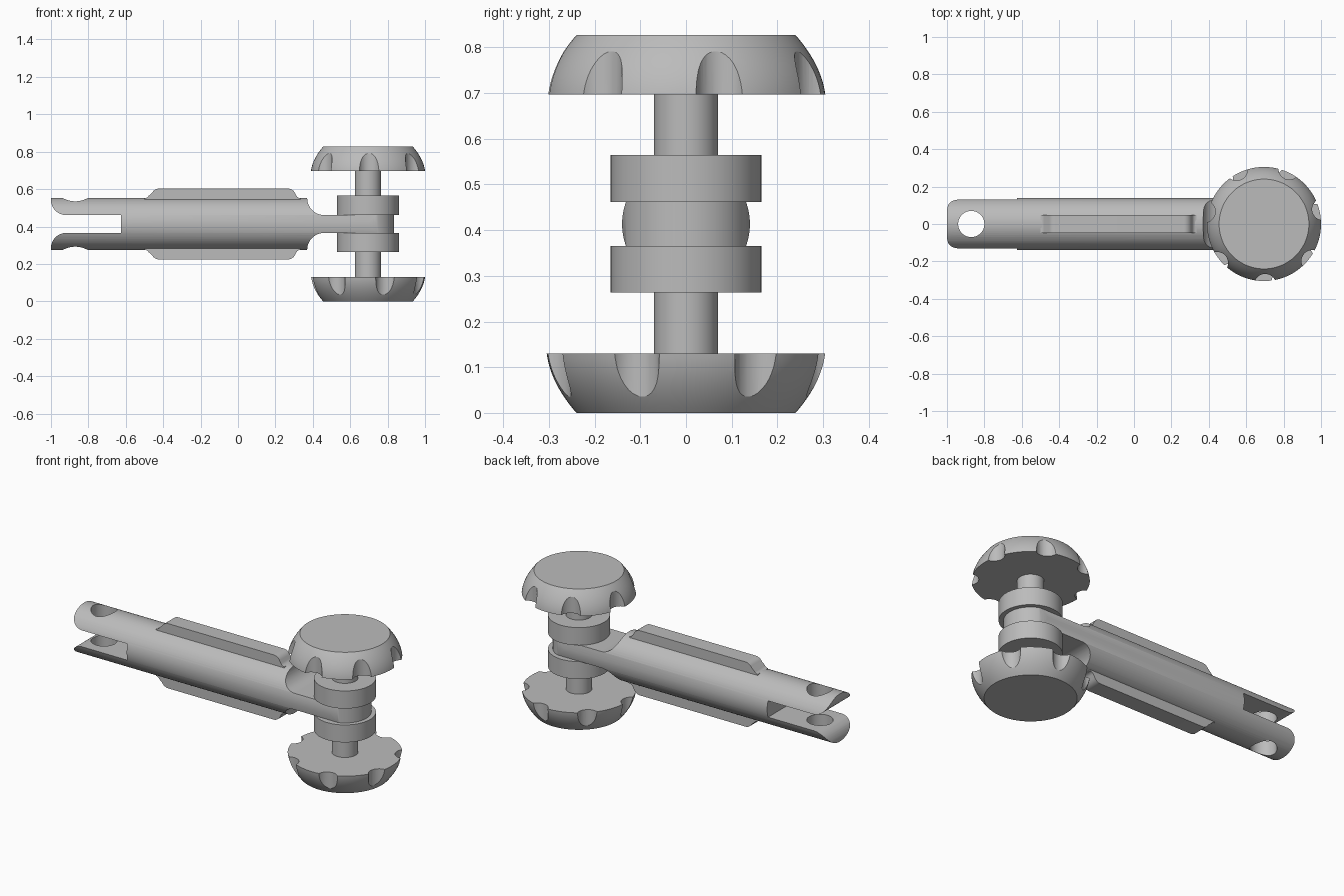
import bpy, bmesh, math
from mathutils import Vector

if "Cube" in bpy.data.objects:
    bpy.data.objects.remove(bpy.data.objects["Cube"], do_unlink=True)

MID = 0.4135          # height of the arm axis
PIVOT = 0.695         # x of the clamp axis
ROD = 0.14            # arm radius
GAP = 0.048           # half thickness of tongue and fork slot

grey = bpy.data.materials.new("plain grey")
grey.use_nodes = True
colour = (0.5, 0.5, 0.5, 1)
grey.diffuse_color = colour
grey.node_tree.nodes["Principled BSDF"].inputs["Base Color"].default_value = colour


def finish(name, bm):
    bmesh.ops.remove_doubles(bm, verts=bm.verts, dist=1e-5)
    bmesh.ops.recalc_face_normals(bm, faces=bm.faces)
    mesh = bpy.data.meshes.new(name)
    bm.to_mesh(mesh)
    bm.free()
    mesh.materials.append(grey)
    obj = bpy.data.objects.new(name, mesh)
    bpy.context.collection.objects.link(obj)
    return obj


def prism(name, points, axis, lo, hi):
    """Extrude a closed outline along y (points are x, z) or z (points are x, y)."""
    bm = bmesh.new()
    place = (lambda a, b: (a, lo, b)) if axis == "y" else (lambda a, b: (a, b, lo))
    face = bm.faces.new([bm.verts.new(place(a, b)) for a, b in points])
    ext = bmesh.ops.extrude_face_region(bm, geom=[face])["geom"]
    step = Vector((0, hi - lo, 0)) if axis == "y" else Vector((0, 0, hi - lo))
    bmesh.ops.translate(bm, vec=step, verts=[v for v in ext if isinstance(v, bmesh.types.BMVert)])
    return finish(name, bm)


def arc(cx, cy, r, start, end, steps=12):
    angles = [math.radians(start + (end - start) * i / steps) for i in range(steps + 1)]
    return [(cx + r * math.cos(a), cy + r * math.sin(a)) for a in angles]


def upright(name, x, y, r, lo, hi, sides=72):
    return prism(name, arc(x, y, r, 0, 360, sides)[:-1], "z", lo, hi)


def boolean(obj, cutter, operation="DIFFERENCE"):
    cutter.hide_render = True
    mod = obj.modifiers.new("cut", "BOOLEAN")
    mod.operation, mod.object, mod.solver = operation, cutter, "EXACT"
    bpy.context.view_layer.objects.active = obj
    bpy.ops.object.modifier_apply(modifier=mod.name)
    bpy.data.objects.remove(cutter, do_unlink=True)


def smooth(obj):
    bpy.ops.object.select_all(action="DESELECT")
    obj.select_set(True)
    bpy.context.view_layer.objects.active = obj
    bpy.ops.object.shade_smooth_by_angle(angle=math.radians(30))


def mirrored(points, sign):
    return [(x, MID + sign * h) for x, h in points]


# Arm: a round bar along x
bm = bmesh.new()
ring = [bm.verts.new((-1, y, MID + z)) for y, z in arc(0, 0, ROD, 0, 360, 72)[:-1]]
ext = bmesh.ops.extrude_face_region(bm, geom=[bm.faces.new(ring)])["geom"]
bmesh.ops.translate(bm, vec=(1.9, 0, 0), verts=[v for v in ext if isinstance(v, bmesh.types.BMVert)])
arm = finish("arm", bm)

# Rounded plan at the tongue end
plan = [(-1.2, 0.2), (-1.2, -0.2), (0.5, -0.2), (0.5, -ROD)] \
    + arc(PIVOT, 0, ROD, -90, 90, 32) + [(0.5, ROD), (0.5, 0.2)]
boolean(arm, prism("plan_cutter", plan, "z", 0.1, 0.7), "INTERSECT")

# Flat tongue with a fillet at the shoulder, above and below
fillet = 0.09
shoulder = arc(0.46, GAP + fillet, fillet, 180, 270) + [(1, GAP), (1, 0.3), (0.37, 0.3)]
for sign in (1, -1):
    boolean(arm, prism("tongue_cutter", mirrored(shoulder, sign), "y", -0.3, 0.3))

# Fork slot with a rounded mouth, and its cross hole
lip = 0.08
mouth = [(-0.625, GAP)] + arc(-1 + lip, GAP + lip, lip, 270, 180) + [(-1.1, GAP + lip)]
slot = mirrored(mouth, 1) + mirrored(mouth[::-1], -1)
boolean(arm, prism("slot_cutter", slot, "y", -0.3, 0.3))
boolean(arm, upright("hole_cutter", -0.87, 0, 0.07, 0.1, 0.7))
smooth(arm)

# Ribs above and below the arm, with curved run-outs
curve = 0.026
base, top = ROD - 0.002, 0.19
for name, sign in (("upper_rib", 1), ("lower_rib", -1)):
    left = arc(-0.5, base + curve, curve, 270, 330, 6) + arc(-0.42, top - 0.045, 0.045, 150, 90, 6)
    right = arc(0.265, top - 0.045, 0.045, 90, 30, 6) + arc(0.335, base + curve, curve, 210, 270, 6)
    outline = [(-0.5, 0.1)] + left + right + [(0.335, 0.1)]
    smooth(prism(name, mirrored(outline, sign), "y", -0.048, 0.048))

# Clamp: stem and two collars
smooth(upright("stem", PIVOT, 0, 0.07, 0.12, 0.707))
for name, lo, hi in (("lower_collar", 0.263, MID - GAP), ("upper_collar", MID + GAP, 0.565)):
    smooth(upright(name, PIVOT, 0, 0.165, lo, hi))

# Hand knobs with seven scallops each
HEIGHT = 0.13
for name, flip, offset in (("lower_knob", False, 30.5), ("upper_knob", True, 14)):
    side = [(0.24 + 0.065 * t + 0.048 * t * (1 - t), HEIGHT * t) for t in (i / 12 for i in range(13))]
    profile = [(0, 0)] + side + [(0, HEIGHT)]
    bm = bmesh.new()
    verts = [bm.verts.new((r, 0, 2 * MID - z if flip else z)) for r, z in profile]
    edges = [bm.edges.new(pair) for pair in zip(verts, verts[1:])]
    bmesh.ops.spin(bm, geom=verts + edges, axis=(0, 0, 1), cent=(0, 0, 0),
                   angle=math.tau, steps=84, use_duplicate=False)
    bmesh.ops.translate(bm, vec=(PIVOT, 0, 0), verts=bm.verts)
    knob = finish(name, bm)
    for i in range(7):
        a = math.radians(offset + i * 360 / 7)
        x, y = PIVOT + 0.325 * math.cos(a), 0.325 * math.sin(a)
        boolean(knob, upright("scallop_cutter", x, y, 0.058, -0.1, 0.95, 40))
    smooth(knob)
